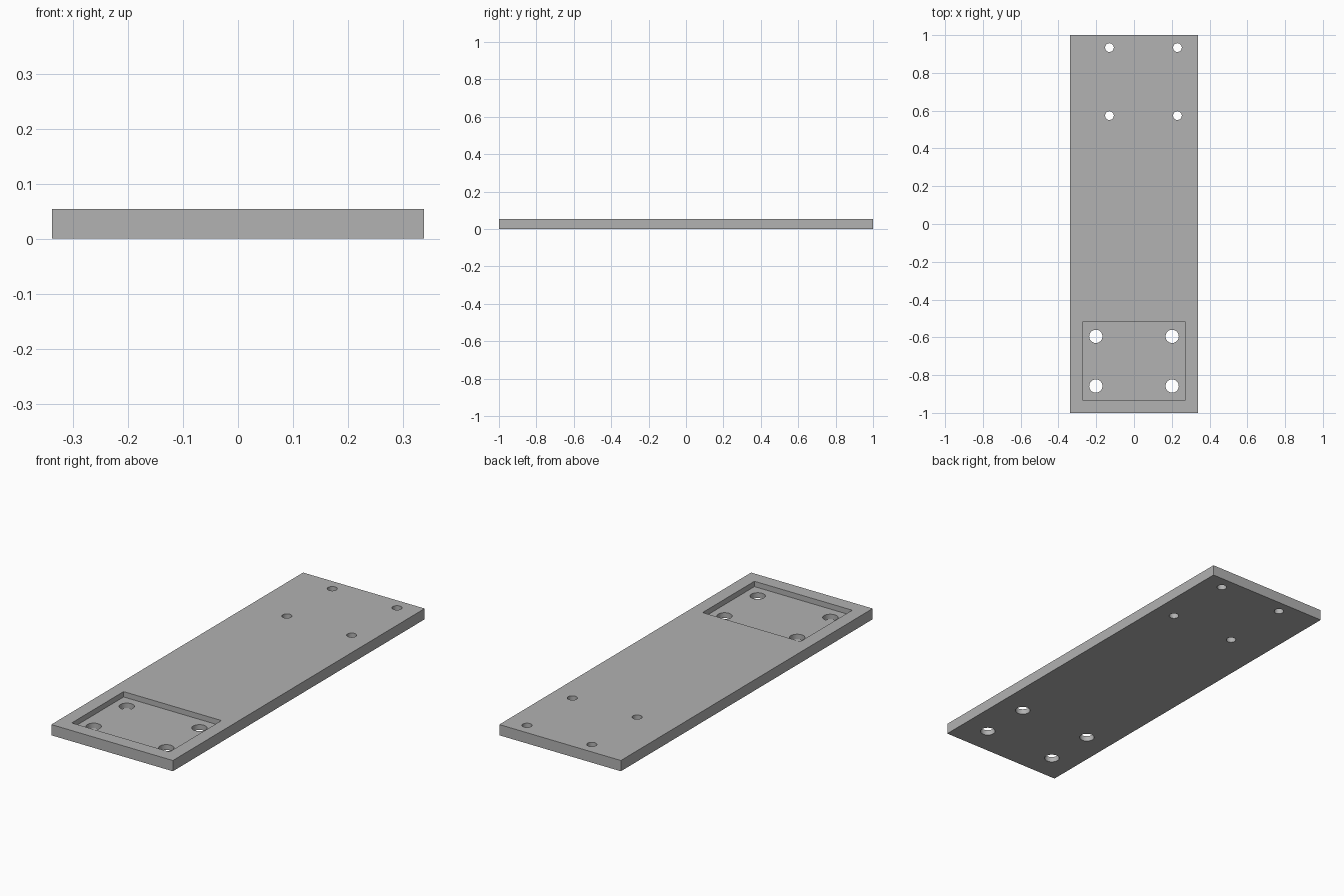
import bpy

if "Cube" in bpy.data.objects:
    bpy.data.objects.remove(bpy.data.objects["Cube"], do_unlink=True)

WIDTH, LENGTH, THICK = 0.676, 2.0, 0.054
POCKET_FLOOR = 0.027


def box(name, size, centre):
    bpy.ops.mesh.primitive_cube_add(size=1, location=centre)
    ob = bpy.context.object
    ob.name = name
    ob.scale = size
    bpy.ops.object.transform_apply(location=True, rotation=False, scale=True)
    return ob


def drill(name, x, y, radius):
    bpy.ops.mesh.primitive_cylinder_add(
        vertices=48, radius=radius, depth=0.3, location=(x, y, 0))
    ob = bpy.context.object
    ob.name = name
    return ob


def cut(target, cutter):
    cutter.hide_render = True
    mod = target.modifiers.new(cutter.name, 'BOOLEAN')
    mod.operation = 'DIFFERENCE'
    mod.solver = 'EXACT'
    mod.object = cutter
    bpy.context.view_layer.objects.active = target
    bpy.ops.object.modifier_apply(modifier=mod.name)
    bpy.data.objects.remove(cutter, do_unlink=True)


# Flat plate
plate = box("mounting_plate", (WIDTH, LENGTH, THICK), (0, 0, THICK / 2))

# Rectangular pocket near the front, open at the top
cut(plate, box("pocket_cutter", (0.544, 0.412, 0.2),
               (0, -0.726, POCKET_FLOOR + 0.1)))

# Four large holes through the pocket floor
for x in (-0.202, 0.202):
    for y in (-0.595, -0.858):
        cut(plate, drill("large_hole_cutter", x, y, 0.035))

# Four small holes at the back, set off centre
for x in (-0.13, 0.23):
    for y in (0.574, 0.934):
        cut(plate, drill("small_hole_cutter", x, y, 0.023))

# Plain grey material
grey = bpy.data.materials.new("plain_grey")
grey.use_nodes = True
colour = (0.445, 0.445, 0.445, 1)
grey.diffuse_color = colour
grey.node_tree.nodes["Principled BSDF"].inputs["Base Color"].default_value = colour
plate.data.materials.clear()
plate.data.materials.append(grey)

# Smooth hole walls, crisp edges
bpy.ops.object.select_all(action='DESELECT')
plate.select_set(True)
bpy.context.view_layer.objects.active = plate
bpy.ops.object.shade_smooth_by_angle()
